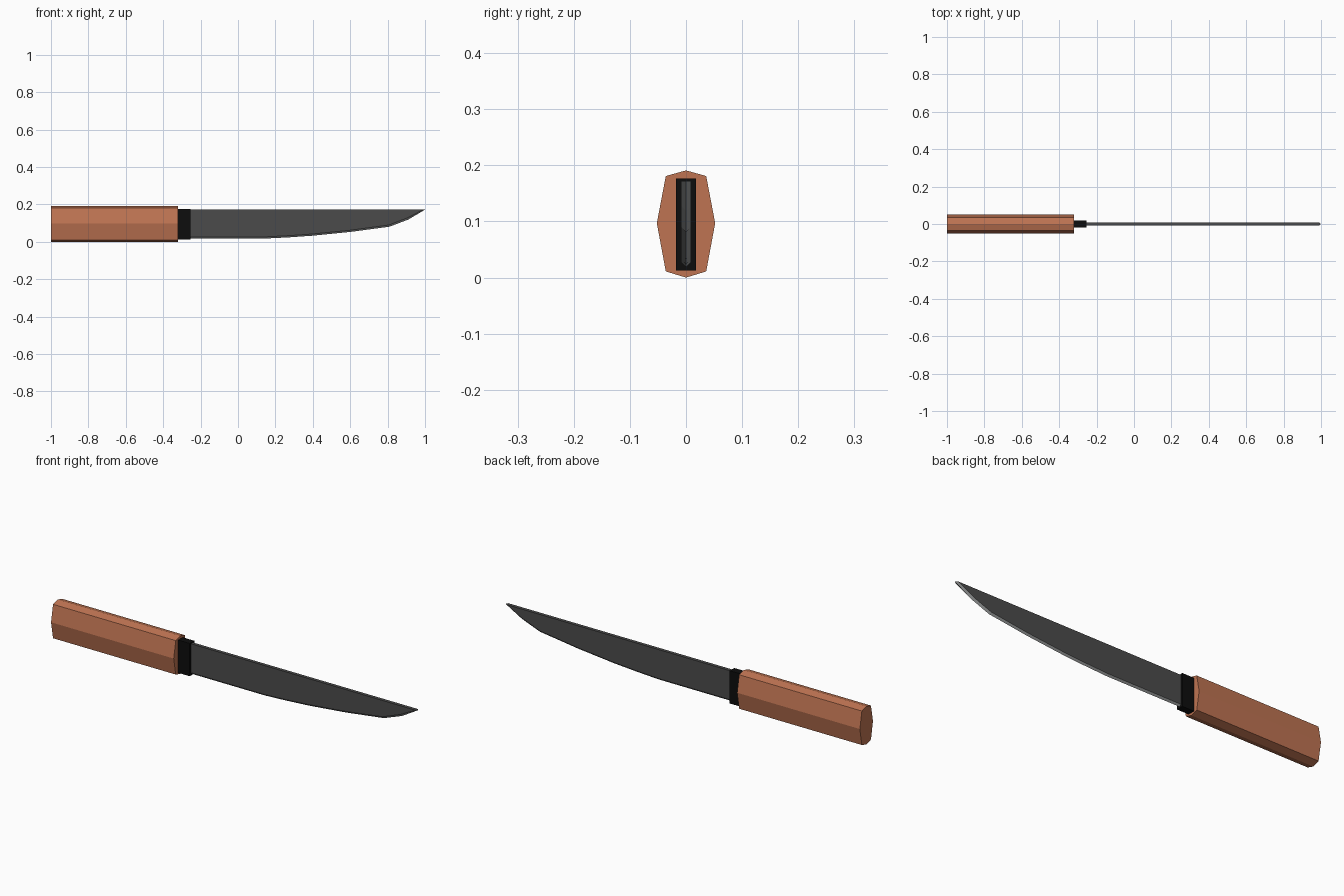
import bpy, bmesh

if "Cube" in bpy.data.objects:
    bpy.data.objects.remove(bpy.data.objects["Cube"])

def material(name, rgb):
    m = bpy.data.materials.new(name)
    m.diffuse_color = (*rgb, 1)
    m.use_nodes = True
    m.node_tree.nodes["Principled BSDF"].inputs["Base Color"].default_value = m.diffuse_color
    return m

WOOD = material("reddish wood", (0.52, 0.175, 0.085))
BLACK = material("black", (0.004, 0.004, 0.004))
STEEL = material("dark steel", (0.07, 0.07, 0.07))
EDGE = material("sharpened steel", (0.33, 0.34, 0.34))

def finish(bm, name, mats):
    bmesh.ops.recalc_face_normals(bm, faces=bm.faces)
    me = bpy.data.meshes.new(name)
    bm.to_mesh(me)
    bm.free()
    for m in mats:
        me.materials.append(m)
    ob = bpy.data.objects.new(name, me)
    bpy.context.collection.objects.link(ob)
    return ob

def prism(name, section, x0, x1, mat):
    """Extrude a (y, z) section along x."""
    bm = bmesh.new()
    a, b = [[bm.verts.new((x, y, z)) for y, z in section] for x in (x0, x1)]
    n = len(section)
    bm.faces.new(a)
    bm.faces.new(b)
    for i in range(n):
        j = (i + 1) % n
        bm.faces.new((a[i], a[j], b[j], b[i]))
    return finish(bm, name, [mat])

# eight-sided handle
half = [(0.036, 0.011), (0.052, 0.097), (0.036, 0.181)]
section = [(0, 0.0)] + half + [(0, 0.191)] + [(-y, z) for y, z in reversed(half)]
prism("handle", section, -1.0, -0.32, WOOD)

# black collar between handle and blade
prism("collar", [(-0.018, 0.013), (0.018, 0.013), (0.018, 0.177), (-0.018, 0.177)],
      -0.33, -0.255, BLACK)

# blade: cutting edge curve (x, z), shoulder line just above it, flat spine
T, TOP = 0.0085, 0.172
curve = [(-0.27, 0.018), (0.15, 0.018), (0.27, 0.024), (0.40, 0.033), (0.60, 0.053),
         (0.81, 0.081), (0.91, 0.119), (1.0, TOP)]
bm = bmesh.new()
rows = []
for i, (x, z) in enumerate(curve):
    last = i == len(curve) - 1
    sx = x - (0.010 if last else 0.006 * max(0, x) ** 2)
    sz = TOP if last else z + 0.009
    edge = bm.verts.new((x, 0, z))
    sides = []
    for y in (-T, T):
        shoulder = bm.verts.new((sx, y, sz))
        spine = shoulder if last else bm.verts.new((sx, y, TOP))
        sides.append((shoulder, spine))
    rows.append((edge, sides))

def face(verts, index):
    f = bm.faces.new(list(dict.fromkeys(verts)))
    f.material_index = index

for (e0, s0), (e1, s1) in zip(rows, rows[1:]):
    for k in (0, 1):
        face((e0, e1, s1[k][0], s0[k][0]), 1)                    # ground bevel
        face((s0[k][0], s1[k][0], s1[k][1], s0[k][1]), 0)        # blade flat
    face((s0[0][1], s1[0][1], s1[1][1], s0[1][1]), 0)            # spine
e, s = rows[0]
face((e, s[0][0], s[0][1], s[1][1], s[1][0]), 0)                 # heel
e, s = rows[-1]
face((e, s[0][0], s[1][0]), 0)                                   # tip
finish(bm, "blade", [STEEL, EDGE])
